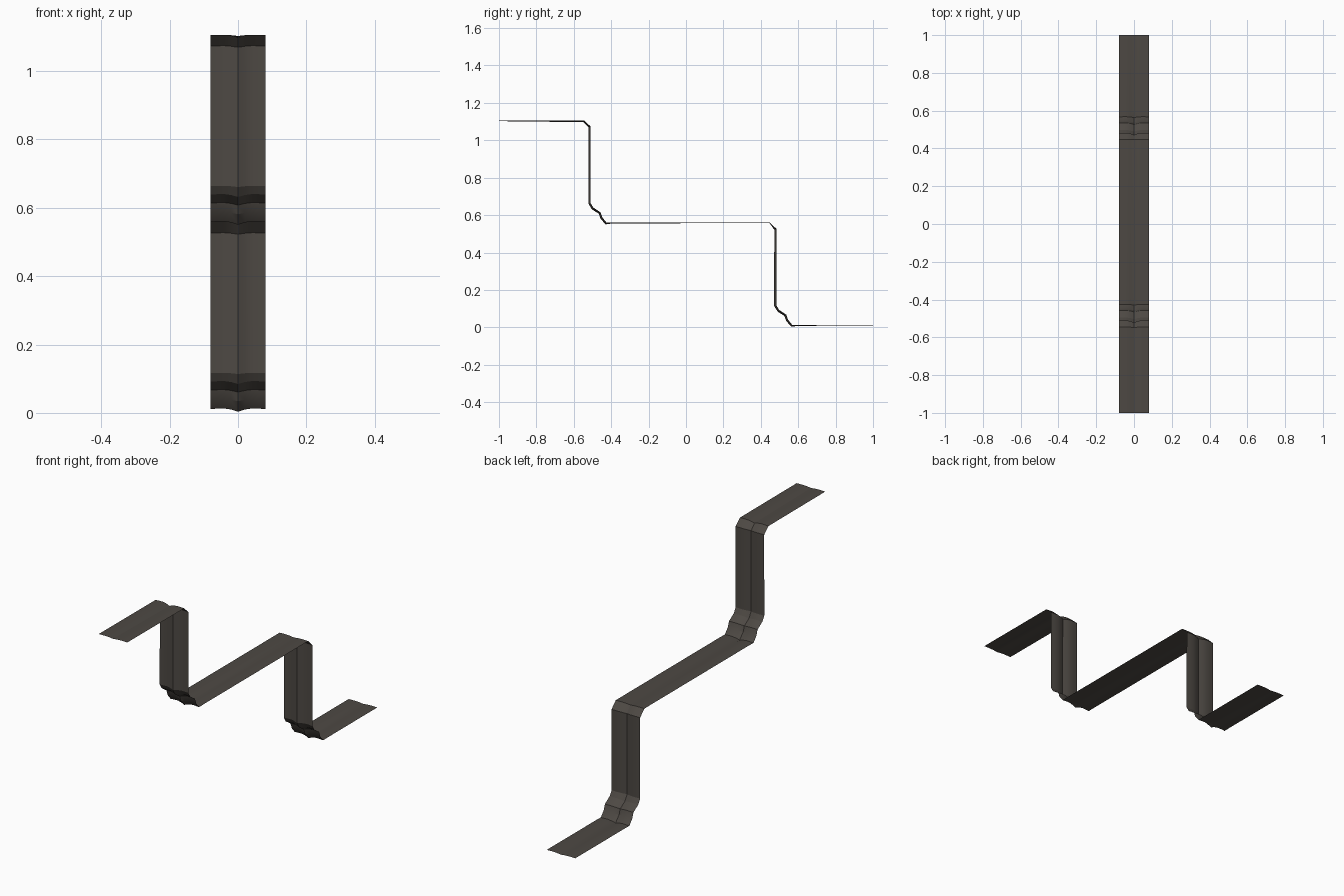
import bpy, bmesh
from mathutils import Vector

cube = bpy.data.objects.get("Cube")
if cube:
    bpy.data.objects.remove(cube, do_unlink=True)

mat = bpy.data.materials.new("dark_grey_brown")
mat.use_nodes = True
colour = (0.075, 0.066, 0.057, 1)
mat.diffuse_color = colour
bsdf = mat.node_tree.nodes["Principled BSDF"]
bsdf.inputs["Base Color"].default_value = colour
bsdf.inputs["Roughness"].default_value = 0.9

# One step of the side profile: (y, z, groove strength)
step = [(-0.545, 1.106, 0.8), (-0.51, 1.074, 1), (-0.51, 0.664, 1),
        (-0.495, 0.64, 1), (-0.457, 0.615, 1), (-0.447, 0.587, 1),
        (-0.425, 0.56, 0.9)]
lower = [(y + 0.993, z - 0.547, k) for y, z, k in step]
lower[0] = (lower[0][0], 0.56, 0.3)
profile = [(-1, 1.106, 0.3)] + step + [(-0.39, 0.56, 0.3)] + lower \
    + [(0.6, 0.013, 0.4), (1, 0.013, 0.3)]

# Half of the cross-section: (x, depth below the surface)
half = [(0.08, 0.002), (0.06, 0.0005), (0.04, 0), (0.02, 0.004)]
section = [(-x, d) for x, d in half] + [(0, 0.012)] + [(x, d) for x, d in reversed(half)]

# Sweep the grooved section along the stepped profile
pts = [Vector((0, y, z)) for y, z, k in profile]
bm = bmesh.new()
rows = []
for i, p in enumerate(pts):
    before = (p - pts[i - 1]).normalized() if i else Vector()
    after = (pts[i + 1] - p).normalized() if i < len(pts) - 1 else Vector()
    tangent = (before + after).normalized()
    normal = Vector((0, -tangent.z, tangent.y))
    rows.append([bm.verts.new(p + Vector((x, 0, 0)) - normal * d * profile[i][2])
                 for x, d in section])
for a, b in zip(rows, rows[1:]):
    for j in range(len(section) - 1):
        bm.faces.new((a[j], a[j + 1], b[j + 1], b[j]))

mesh = bpy.data.meshes.new("stepped_strip")
bm.to_mesh(mesh)
bm.free()
mesh.materials.append(mat)
strip = bpy.data.objects.new("stepped_strip", mesh)
bpy.context.collection.objects.link(strip)

# Smooth across the groove, sharp at the bends
bpy.context.view_layer.objects.active = strip
strip.select_set(True)
bpy.ops.object.shade_smooth_by_angle(angle=0.35)
